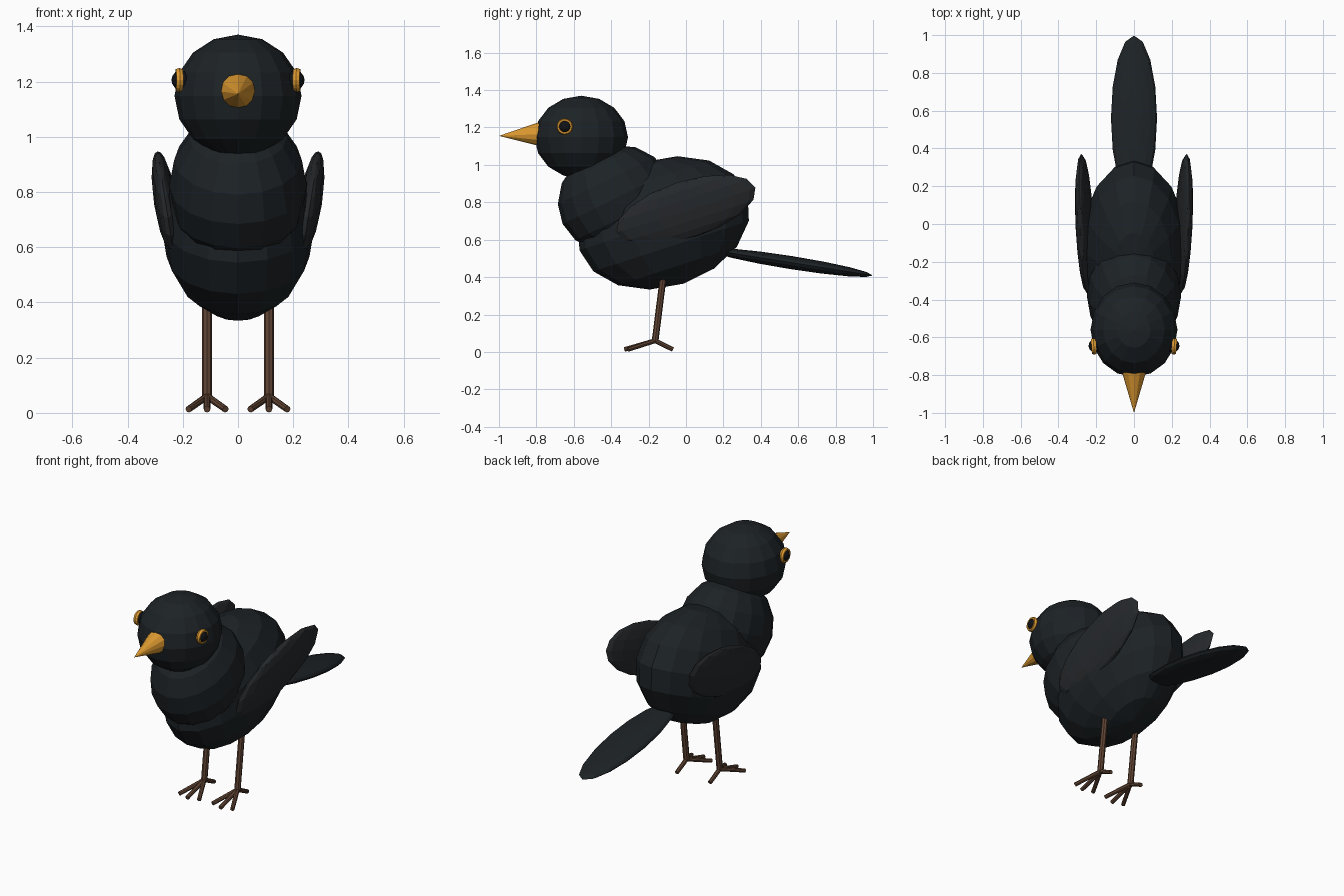
import bpy
from math import radians, pi
from mathutils import Vector

if "Cube" in bpy.data.objects:
    bpy.data.objects.remove(bpy.data.objects["Cube"])


def material(name, rgb):
    m = bpy.data.materials.new(name)
    m.diffuse_color = (*rgb, 1)
    m.use_nodes = True
    m.node_tree.nodes["Principled BSDF"].inputs["Base Color"].default_value = m.diffuse_color
    return m


BLACK = material("black_feather", (0.012, 0.016, 0.019))
WING = material("wing_feather", (0.019, 0.022, 0.025))
EYE = material("eye_black", (0.005, 0.006, 0.008))
ORANGE = material("orange", (0.72, 0.32, 0.03))
BROWN = material("leg_brown", (0.12, 0.06, 0.035))


def finish(name, mat):
    ob = bpy.context.object
    ob.name = name
    ob.data.materials.append(mat)
    return ob


def ellipsoid(name, loc, radii, mat, rot=(0, 0, 0), segs=16, rings=8):
    bpy.ops.mesh.primitive_uv_sphere_add(segments=segs, ring_count=rings, radius=1, location=loc,
                                         rotation=[radians(a) for a in rot])
    bpy.context.object.scale = radii
    return finish(name, mat)


def rod(name, a, b, r1, r2, mat, sides=8):
    a, b = Vector(a), Vector(b)
    d = b - a
    bpy.ops.mesh.primitive_cone_add(vertices=sides, radius1=r1, radius2=r2, depth=d.length,
                                    location=(a + b) / 2, rotation=d.to_track_quat('Z', 'Y').to_euler())
    return finish(name, mat)


# Body masses
ellipsoid("body", (0, -0.12, 0.69), (0.28, 0.473, 0.342), BLACK, (18, 0, 0))
ellipsoid("chest", (0, -0.38, 0.82), (0.25, 0.311, 0.28), BLACK, (26, 0, 0))
ellipsoid("head", (0, -0.56, 1.148), (0.23, 0.25, 0.222), BLACK)
ellipsoid("tail", (0, 0.56, 0.478), (0.122, 0.443, 0.035), BLACK, (-9, 0, 0))

# Beak
rod("beak", (0, -0.77, 1.165), (0, -1.0, 1.155), 0.068, 0, ORANGE, 12)

for side, s in (("right", 1), ("left", -1)):
    # Wing
    ellipsoid(side + "_wing", (s * 0.262, 0, 0.76), (0.042, 0.39, 0.155), WING, (18, s * 9, 0))

    # Eye with coloured ring
    ellipsoid(side + "_eye", (s * 0.206, -0.645, 1.205), (0.035, 0.035, 0.035), EYE, segs=12)
    bpy.ops.mesh.primitive_torus_add(major_segments=16, minor_segments=6, major_radius=0.035,
                                     minor_radius=0.009, location=(s * 0.213, -0.648, 1.205),
                                     rotation=(0, pi / 2, radians(-4 * s)))
    bpy.context.object.scale.z = 1.6
    finish(side + "_eye_ring", ORANGE)

    # Leg and toes
    ankle = (s * 0.112, -0.165, 0.06)
    rod(side + "_leg", ankle, (s * 0.112, -0.118, 0.43), 0.018, 0.018, BROWN)
    for i, (dx, y) in enumerate([(-0.067, -0.31), (0, -0.33), (0.067, -0.31), (0, -0.07)]):
        rod(f"{side}_toe_{i}", ankle, (s * 0.112 + dx, y, 0.013), 0.013, 0.012, BROWN)
